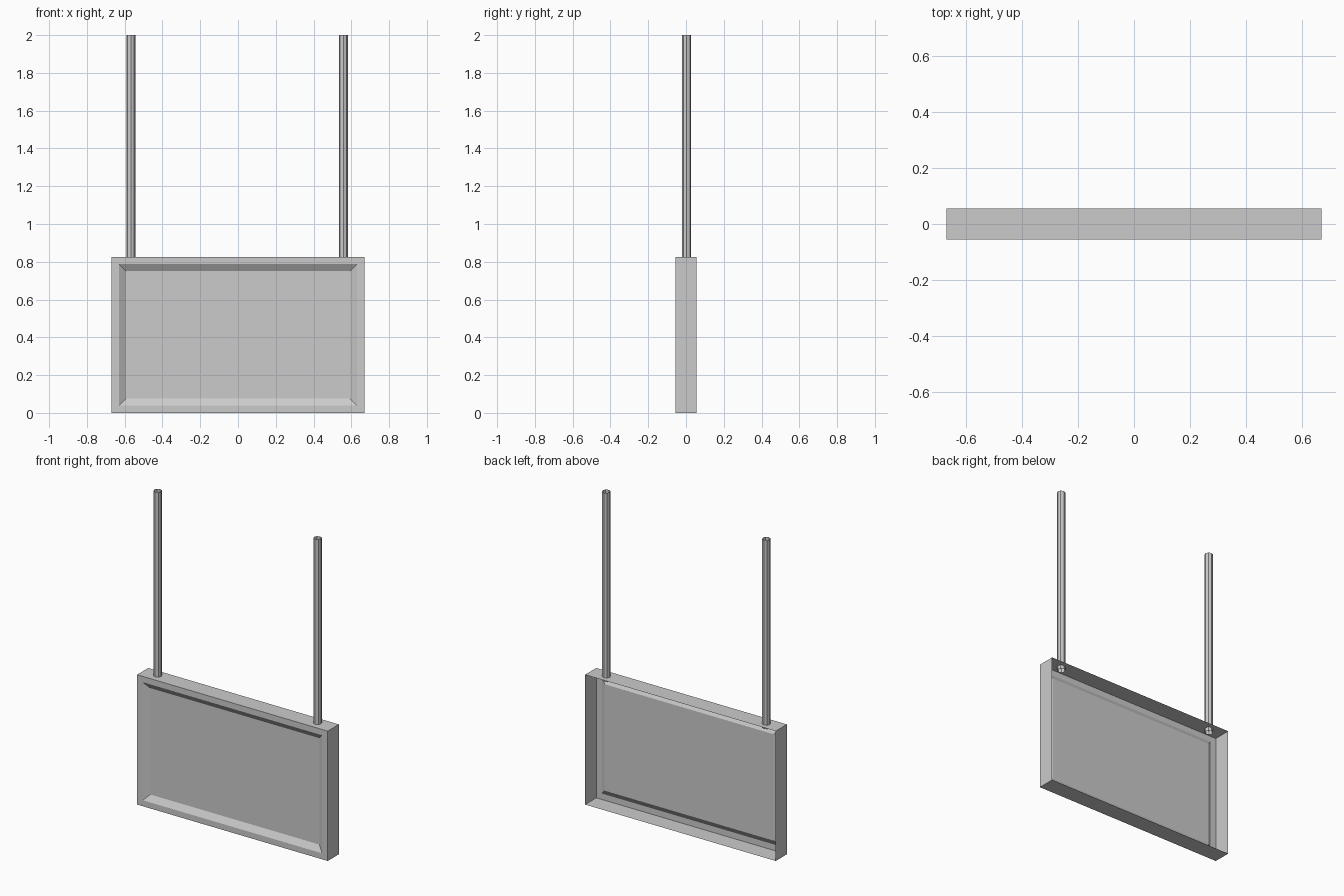
import bpy, bmesh
from math import cos, sin, pi

if "Cube" in bpy.data.objects:
    bpy.data.objects.remove(bpy.data.objects["Cube"])


def finish(name, bm):
    me = bpy.data.meshes.new(name)
    bm.to_mesh(me)
    bm.free()
    ob = bpy.data.objects.new(name, me)
    bpy.context.collection.objects.link(ob)
    return ob


def skin(bm, loops, cap_end=False):
    """Bridge equal-sized closed loops of points."""
    rings = [[bm.verts.new(p) for p in loop] for loop in loops]
    for a, b in zip(rings, rings[1:]):
        n = len(a)
        for i in range(n):
            j = (i + 1) % n
            bm.faces.new((a[i], a[j], b[j], b[i]))
    if cap_end:
        bm.faces.new(rings[-1])


def rect(hx, z0, z1, y):
    return [(-hx, y, z0), (hx, y, z0), (hx, y, z1), (-hx, y, z1)]


# Screen housing: open at the back, flat rim, sloped recess and screen at the front
bm = bmesh.new()
skin(bm, [
    rect(0.67, 0.0, 0.825, 0.056),
    rect(0.67, 0.0, 0.825, -0.056),
    rect(0.63, 0.038, 0.788, -0.056),
    rect(0.594, 0.075, 0.751, -0.032),
], cap_end=True)
finish("screen_housing", bm)

# Hanging poles: open eight-sided tubes that poke just through the housing top
SIDES, RADIUS = 8, 0.0245
for name, px in (("left_pole", -0.567), ("right_pole", 0.558)):
    bm = bmesh.new()
    skin(bm, [[(px + RADIUS * cos(2 * pi * i / SIDES),
                0.003 + RADIUS * sin(2 * pi * i / SIDES), z)
               for i in range(SIDES)] for z in (0.8, 2.0)])
    finish(name, bm)
